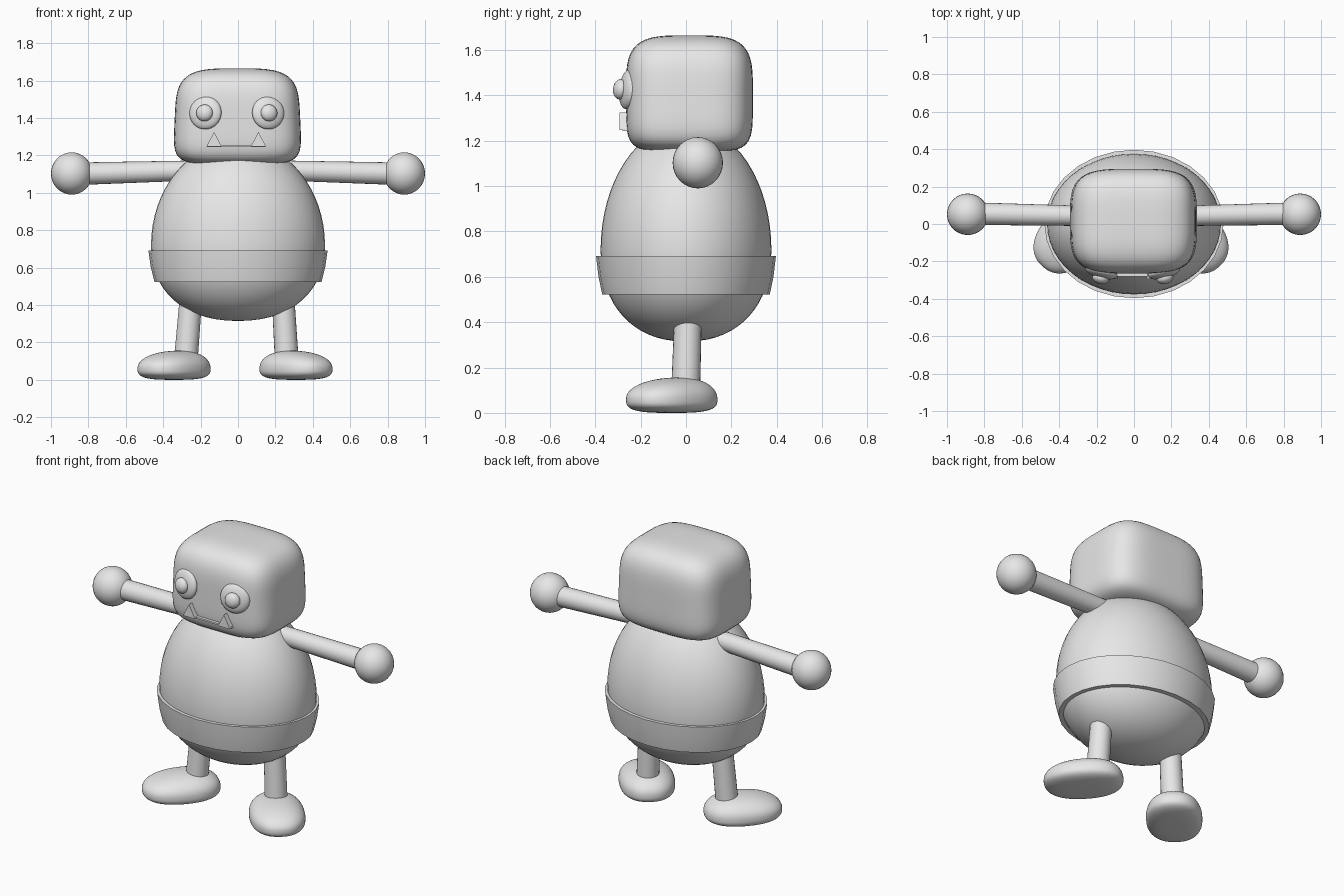
import bpy, bmesh, math
from mathutils import Vector, Matrix

if "Cube" in bpy.data.objects:
    bpy.data.objects.remove(bpy.data.objects["Cube"])

grey = bpy.data.materials.new("plain_grey")
grey.diffuse_color = (0.8, 0.8, 0.8, 1)
grey.use_nodes = True
grey.node_tree.nodes["Principled BSDF"].inputs["Base Color"].default_value = grey.diffuse_color


def finish(name, bm, angle=40):
    bmesh.ops.recalc_face_normals(bm, faces=bm.faces)
    me = bpy.data.meshes.new(name)
    bm.to_mesh(me)
    bm.free()
    me.materials.append(grey)
    ob = bpy.data.objects.new(name, me)
    bpy.context.collection.objects.link(ob)
    bpy.ops.object.select_all(action='DESELECT')
    ob.select_set(True)
    bpy.context.view_layer.objects.active = ob
    bpy.ops.object.shade_smooth_by_angle(angle=math.radians(angle))
    return ob


def lathe(name, profile, squash, segments, closed=False):
    """Spin (radius, z) points about z, flattened along y."""
    bm = bmesh.new()
    rings = []
    for r, z in profile:
        ring = []
        for i in range(segments):
            a = 2 * math.pi * i / segments
            ring.append(bm.verts.new((r * math.cos(a), r * squash * math.sin(a), z)))
        rings.append(ring)
    pairs = list(zip(rings, rings[1:]))
    if closed:
        pairs.append((rings[-1], rings[0]))
    for lo, hi in pairs:
        for i in range(segments):
            j = (i + 1) % segments
            bm.faces.new((lo[i], lo[j], hi[j], hi[i]))
    if not closed:
        bm.faces.new(rings[0])
        bm.faces.new(rings[-1])
    return finish(name, bm)


def ellipsoid(name, loc, size, rot_x=0, rot_z=0):
    bm = bmesh.new()
    bmesh.ops.create_uvsphere(bm, u_segments=32, v_segments=16, radius=1)
    m = (Matrix.Translation(loc) @ Matrix.Rotation(rot_z, 4, 'Z')
         @ Matrix.Rotation(rot_x, 4, 'X') @ Matrix.Diagonal((*size, 1)))
    bm.transform(m)
    return finish(name, bm)


def limb(name, a, b, r1, r2):
    """Tapered tube from a to b."""
    a, b = Vector(a), Vector(b)
    bm = bmesh.new()
    bmesh.ops.create_cone(bm, cap_ends=True, segments=24, radius1=r1, radius2=r2,
                          depth=(b - a).length)
    q = (b - a).to_track_quat('Z', 'Y').to_matrix().to_4x4()
    bm.transform(Matrix.Translation((a + b) / 2) @ q)
    return finish(name, bm)


def soft_block(name, p, m_top, m_low, shape):
    """Rounded cube with separate roundness in plan, top and bottom."""
    bm = bmesh.new()
    bmesh.ops.create_cube(bm, size=2)
    bmesh.ops.subdivide_edges(bm, edges=bm.edges[:], cuts=15, use_grid_fill=True)
    for v in bm.verts:
        d = v.co
        m = m_top if d.z > 0 else m_low
        f = (abs(d.x) ** p + abs(d.y) ** p) ** (m / p) + abs(d.z) ** m
        v.co = shape(d / f ** (1 / m))
    return finish(name, bm)


# Head, slightly wider towards the chin
soft_block("head", 3.8, 3.8, 5.5, lambda c: Vector((
    c.x * (0.335 - 0.012 * c.z) - 0.003, 0.015 + 0.28 * c.y, 1.408 + 0.257 * c.z)))

# Egg-shaped body
egg = []
for i in range(33):
    t = -math.pi / 2 + math.pi * (0.01 + 0.98 * i / 32)
    s, c = math.sin(t), math.cos(t)
    if s < 0:
        egg.append((0.465 * c ** 0.9, 0.72 - 0.405 * abs(s) ** 0.9))
    else:
        egg.append((0.465 * c, 0.72 + 0.555 * s))
lathe("body", egg, 0.81, 48)

# Waistband
lathe("waistband", [(0.40, 0.522), (0.446, 0.522), (0.466, 0.60), (0.479, 0.692),
                    (0.44, 0.692)], 0.828, 28, closed=True)

# Arms and hands, legs and feet
for side, s, leg_top, ankle, foot_x in (("left", -1, 0.25, 0.281, 0.342),
                                        ("right", 1, 0.24, 0.262, 0.310)):
    limb(side + "_arm", (s * 0.2, 0.042, 1.12), (s * 0.84, 0.055, 1.102), 0.053, 0.06)
    ellipsoid(side + "_hand", (s * 0.889, 0.052, 1.103), (0.111, 0.111, 0.113))
    limb(side + "_leg", (s * ankle, -0.002, 0.08), (s * leg_top, 0.01, 0.46), 0.064, 0.06)

    turn = Matrix.Rotation(s * math.radians(42), 3, 'Z')

    def foot(c):
        # Instep is highest near the ankle and slopes down to the toe
        up = 0.095 * (1 + 0.12 * c.y) if c.z > 0 else 0.06
        v = turn @ Vector((0.155 * c.x, 0.22 * c.y, 0))
        return Vector((s * foot_x + v.x, -0.063 + v.y, 0.06 + up * c.z))
    soft_block(side + "_foot", 2.3, 2.2, 3.2, foot)

# Eyes turned slightly outwards, each with a raised pupil
for side, s, x in (("left", -1, -0.174), ("right", 1, 0.161)):
    tilt, out = math.radians(-6), s * math.radians(14)
    ellipsoid(side + "_eye", (x, -0.257, 1.427), (0.088, 0.033, 0.088), tilt, out)
    ellipsoid(side + "_pupil", (x + s * 0.005, -0.290, 1.427), (0.045, 0.031, 0.045), tilt, out)


def prism(name, outline, front, back):
    """Extrude an (x, z) outline along y."""
    bm = bmesh.new()
    f = bm.faces.new([bm.verts.new((x, front, z)) for x, z in outline])
    out = bmesh.ops.extrude_face_region(bm, geom=[f])
    verts = [g for g in out["geom"] if isinstance(g, bmesh.types.BMVert)]
    bmesh.ops.translate(bm, verts=verts, vec=(0, back - front, 0))
    return finish(name, bm, 20)


# Mouth bar with two upright fangs
prism("mouth", [(-0.165, 1.244), (0.148, 1.244), (0.148, 1.254), (-0.165, 1.254)], -0.28, -0.23)
for side, x in (("left", -0.128), ("right", 0.109)):
    prism(side + "_fang", [(x - 0.041, 1.247), (x + 0.041, 1.247), (x, 1.325)], -0.293, -0.23)
